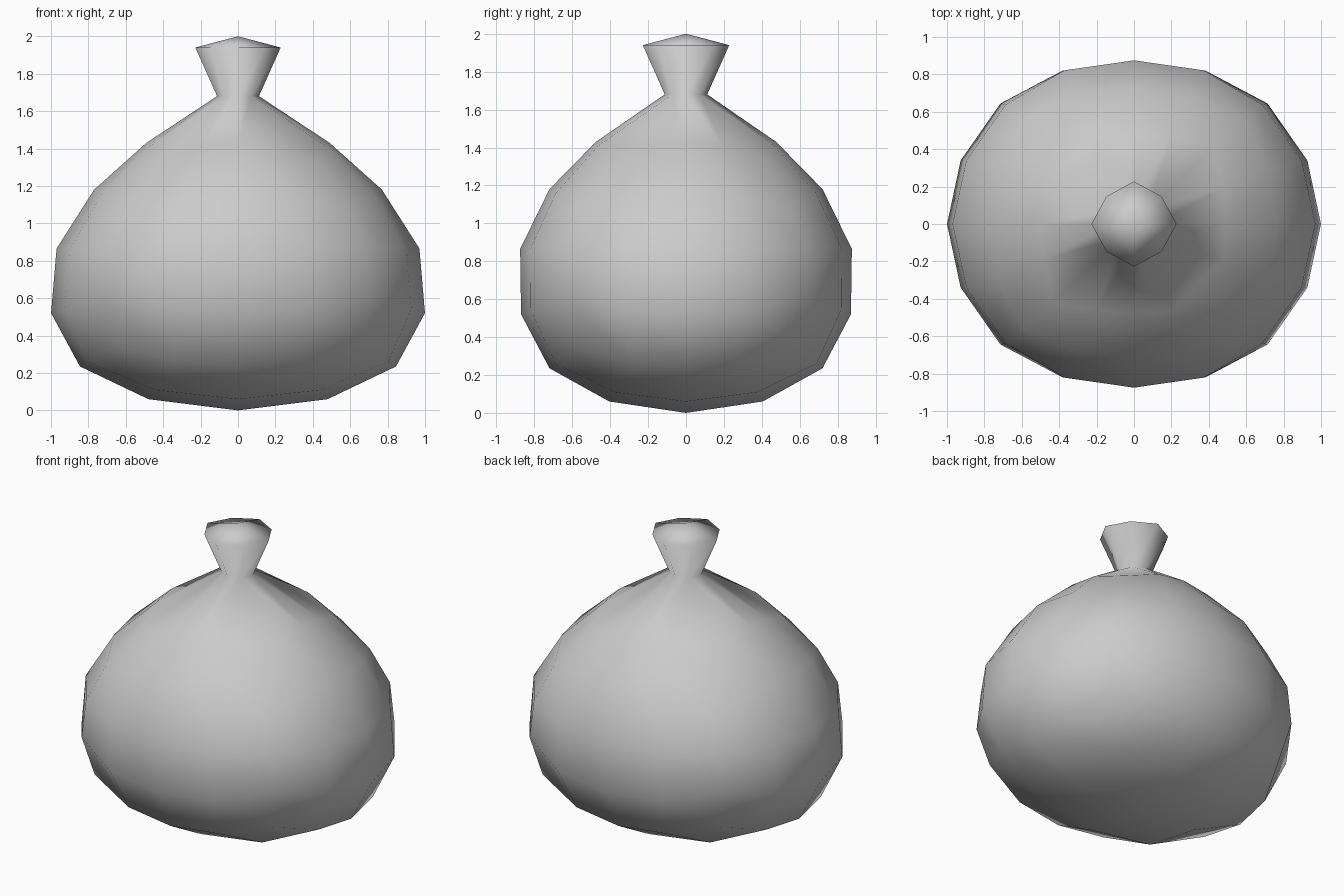
import bpy, bmesh
from math import tan, pi

if "Cube" in bpy.data.objects:
    bpy.data.objects.remove(bpy.data.objects["Cube"])

# Body profile by height on a unit sphere: s, z, x scale, y scale
PROFILE = [
    (-1.0, 0.0, 1.27, 1.07),
    (-0.924, 0.06, 1.253, 1.057),
    (-0.707, 0.235, 1.195, 1.018),
    (-0.383, 0.52, 1.082, 0.942),
    (0.0, 0.865, 0.97, 0.875),
    (0.383, 1.18, 0.833, 0.78),
    (0.707, 1.43, 0.693, 0.672),
    (1.0, 1.70, 0.6, 0.6),
]


def sample(s):
    for a, b in zip(PROFILE, PROFILE[1:]):
        if s <= b[0]:
            t = (s - a[0]) / (b[0] - a[0])
            return [p + (q - p) * t for p, q in zip(a[1:], b[1:])]
    return PROFILE[-1][1:]


def place_ring(v, radius, z):
    """Put a vertex of the 3x3 top patch on an eight-sided ring."""
    sx = (v.co.x > 0.1) - (v.co.x < -0.1)
    sy = (v.co.y > 0.1) - (v.co.y < -0.1)
    k = 0.646 if sx and sy else 1.0
    v.co = (sx * radius * k, sy * radius * k, z)


# Quad-sphere base: a cube with a 4 x 4 grid on every side
bm = bmesh.new()
bmesh.ops.create_cube(bm, size=2)
bmesh.ops.subdivide_edges(bm, edges=bm.edges[:], cuts=3, use_grid_fill=True)

# Gathered top: extrude the middle four top faces
inner = [f for f in bm.faces
         if all(v.co.z > 0.99 and max(abs(v.co.x), abs(v.co.y)) < 0.6 for v in f.verts)]
res = bmesh.ops.extrude_face_region(bm, geom=inner)
cap = {g for g in res["geom"] if isinstance(g, bmesh.types.BMVert)}
bmesh.ops.delete(bm, geom=[f for f in inner if f.is_valid], context='FACES')
bmesh.ops.delete(bm, geom=[v for v in bm.verts if not v.link_faces], context='VERTS')

for v in bm.verts:
    if v in cap:
        # Flared mouth with a slightly raised centre
        centre = max(abs(v.co.x), abs(v.co.y)) < 0.1
        place_ring(v, 0.228, 2.0 if centre else 1.94)
    elif v.co.z > 0.99 and max(abs(v.co.x), abs(v.co.y)) < 0.6:
        # Pinched neck
        place_ring(v, 0.112, 1.68)
    else:
        # Sagging body
        n = v.co.copy()
        for i in range(3):
            n[i] = tan(n[i] * pi / 4)
        n.normalize()
        z, kx, ky = sample(n.z)
        ky *= 1 + 0.13 * n.x ** 2 * n.y ** 2
        v.co = (n.x * kx, n.y * ky, z)

bmesh.ops.recalc_face_normals(bm, faces=bm.faces[:])
for f in bm.faces:
    f.smooth = True

mesh = bpy.data.meshes.new("tied_sack")
bm.to_mesh(mesh)
bm.free()
bpy.context.collection.objects.link(bpy.data.objects.new("tied_sack", mesh))
